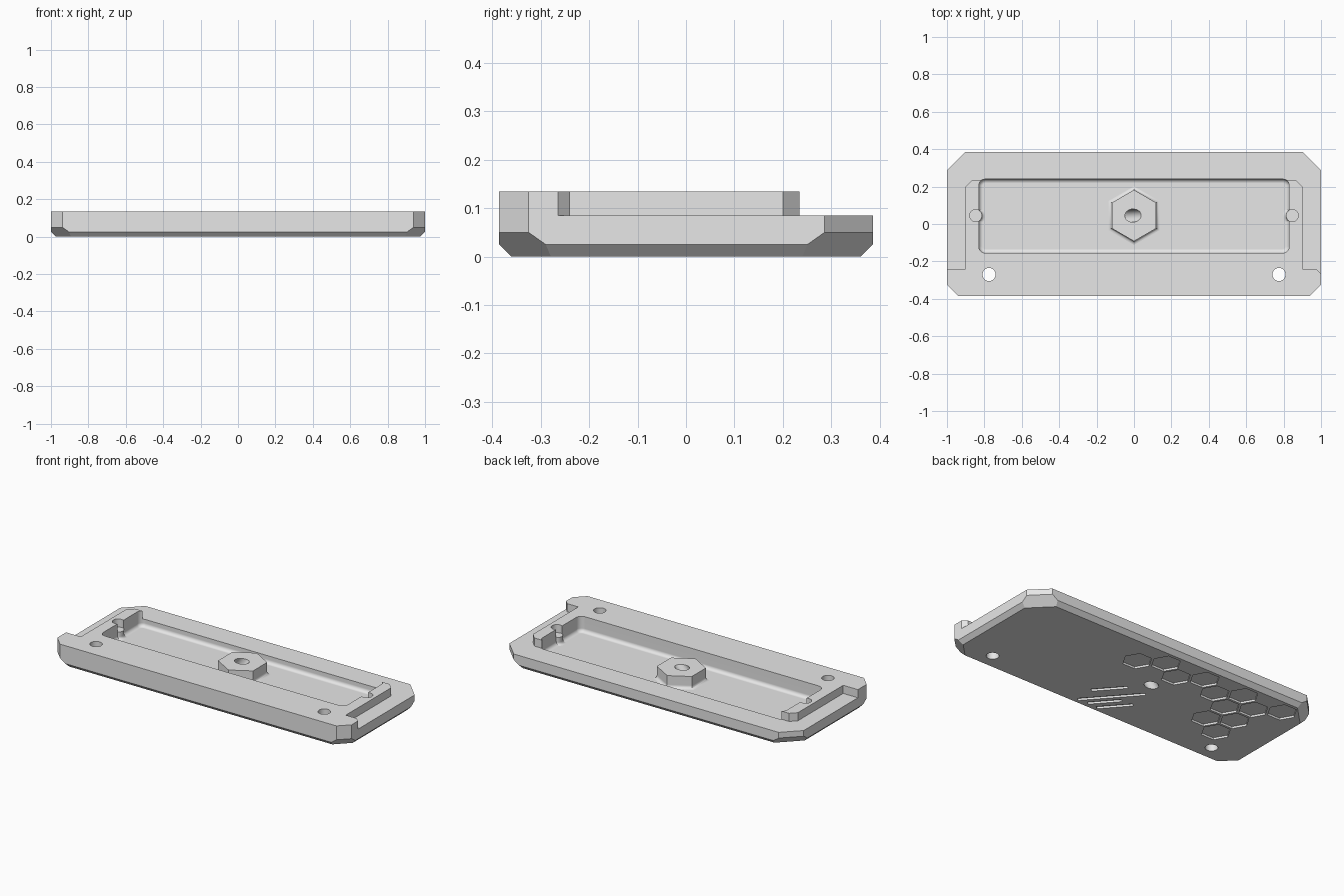
import bpy, bmesh
from math import sin, cos, pi, radians
from mathutils import Vector

cube = bpy.data.objects.get("Cube")
if cube:
    bpy.data.objects.remove(cube)

grey = bpy.data.materials.new("plain grey")
grey.use_nodes = True
grey.diffuse_color = (0.8, 0.8, 0.8, 1)
grey.node_tree.nodes["Principled BSDF"].inputs["Base Color"].default_value = grey.diffuse_color


def to_object(name, bm):
    bmesh.ops.recalc_face_normals(bm, faces=bm.faces)
    mesh = bpy.data.meshes.new(name)
    bm.to_mesh(mesh)
    bm.free()
    mesh.materials.append(grey)
    obj = bpy.data.objects.new(name, mesh)
    bpy.context.collection.objects.link(obj)
    return obj


def loft(name, rings):
    """Closed solid through rings holding equal numbers of points."""
    bm = bmesh.new()
    loops = [[bm.verts.new(p) for p in ring] for ring in rings]
    n = len(loops[0])
    for a, b in zip(loops, loops[1:]):
        for i in range(n):
            bm.faces.new((a[i], a[(i + 1) % n], b[(i + 1) % n], b[i]))
    bm.faces.new(loops[0][::-1])
    bm.faces.new(loops[-1])
    return to_object(name, bm)


def prism(name, outline, z0, z1):
    return loft(name, [[(x, y, z) for x, y in outline] for z in (z0, z1)])


def polygon(x, y, r, n, turn=0):
    return [(x + r * cos(turn + 2 * pi * i / n), y + r * sin(turn + 2 * pi * i / n))
            for i in range(n)]


def post(name, x, y, r, n, z0, z1, fillet, turn=0):
    """Upright column with a concave fillet at its foot."""
    profile = [(r + fillet, z0 - 0.01)]
    for k in range(6):
        t = k / 5 * pi / 2
        profile.append((r + fillet * (1 - sin(t)), z0 + fillet * (1 - cos(t))))
    profile.append((r, z1))
    return loft(name, [[(px, py, z) for px, py in polygon(x, y, rad, n, turn)]
                       for rad, z in profile])


def cut(target, cutter):
    mod = target.modifiers.new("cut", "BOOLEAN")
    mod.operation = "DIFFERENCE"
    mod.solver = "EXACT"
    mod.object = cutter
    bpy.context.view_layer.objects.active = target
    bpy.ops.object.modifier_apply(modifier=mod.name)


def carve(target, cutter):
    cut(target, cutter)
    bpy.data.objects.remove(cutter)


# Plate: a box trimmed by corner planes and 45 degree lower chamfers
L, W, H = 1.0, 0.386, 0.135
bm = bmesh.new()
bmesh.ops.create_cube(bm, size=1)
for v in bm.verts:
    v.co = (v.co.x * 2 * L, v.co.y * 2 * W, (v.co.z + 0.5) * H)
corner = 0.5 ** 0.5
sides = [((s, 0), L, 0.025) for s in (-1, 1)] + [((0, s), W, 0.025) for s in (-1, 1)]
for s in (-1, 1):
    sides.append(((s * corner, -corner), 1.325 * corner, 0.05))
    sides.append(((s * corner, corner), 1.286 * corner, 0.05))
for (nx, ny), dist, chamfer in sides:
    for normal, point in (((nx, ny, 0), (nx * dist, ny * dist, 0)),
                          ((nx, ny, -1), (nx * dist, ny * dist, chamfer))):
        res = bmesh.ops.bisect_plane(bm, geom=bm.verts[:] + bm.edges[:] + bm.faces[:],
                                     plane_co=point, plane_no=normal,
                                     clear_outer=True, dist=1e-5)
        edges = [e for e in res["geom_cut"] if isinstance(e, bmesh.types.BMEdge) and e.is_boundary]
        if edges:
            bmesh.ops.holes_fill(bm, edges=edges, sides=0)
plate = to_object("base_plate", bm)

# Lowered ledge around the sides and back
carve(plate, prism("ledge_cutter", [
    (-1.1, -0.24), (-0.9, -0.24), (-0.9, 0.2), (-0.865, 0.235), (0.865, 0.235),
    (0.9, 0.2), (0.9, -0.24), (0.975, -0.24), (1.1, -0.365), (1.1, 0.5), (-1.1, 0.5)],
    0.085, 0.3))

# Pocket with rounded corners and a filleted floor
FLOOR, CY = 0.04, 0.045
bm = bmesh.new()
bmesh.ops.create_cube(bm, size=1)
for v in bm.verts:
    v.co = (v.co.x * 1.66, v.co.y * 0.395 + 0.0425, FLOOR if v.co.z < 0 else 0.3)
upright = [e for e in bm.edges if abs(e.verts[0].co.z - e.verts[1].co.z) > 0.1]
bmesh.ops.bevel(bm, geom=upright, offset=0.035, segments=6, profile=0.5, affect="EDGES")
rim = [e for e in bm.edges if all(v.co.z < FLOOR + 0.001 for v in e.verts)]
bmesh.ops.bevel(bm, geom=rim, offset=0.022, segments=5, profile=0.5, affect="EDGES")
carve(plate, to_object("pocket_cutter", bm))

# Screw holes in the front and pin seats in the side lips
parts = [plate]
for side, label in ((-1, "right"), (1, "left")):
    carve(plate, prism("hole_cutter", polygon(side * 0.775, -0.27, 0.035, 32), -0.1, 0.3))
    carve(plate, prism("seat_cutter", polygon(side * 0.845, CY, 0.033, 32), 0.085, 0.3))
    parts.append(post(label + "_pin", side * 0.845, CY, 0.033, 32, FLOOR, 0.085, 0.016))

# Hexagonal boss
boss = post("hexagonal_boss", 0, CY, 0.137, 6, FLOOR, 0.115, 0.02, pi / 6)
parts.append(boss)

# Slanted hole through the boss and the plate
top, bottom = Vector((-0.005, CY, 0.115)), Vector((-0.09, 0.04, 0))
axis = top - bottom
turn = axis.to_track_quat("Z", "Y")
bore = loft("bore_cutter", [
    [bottom + axis * t + turn @ Vector((x, y, 0)) for x, y in polygon(0, 0, 0.035, 32)]
    for t in (-0.8, 1.8)])
cut(plate, bore)
carve(boss, bore)

# Honeycomb recesses underneath, given as column, rows down
STEP, DEPTH = 0.137, 0.012
for col, rows in ((1, 1), (0, 1), (-1, 1), (-2, 1), (-3, 1), (-4, 3), (-5, 3), (-6, 1)):
    for row in range(rows):
        y = 0.27 - 0.079 * (col % 2) - 0.158 * row
        carve(plate, prism("cell_cutter", polygon(col * STEP, y, 0.083, 6), -0.1, DEPTH))

# Diagonal slots underneath
slant = Vector((-0.66, 0.75)).normalized()
across = Vector((slant.y, -slant.x)) * 0.011
for x, y, half in ((0.06, -0.135, 0.1), (-0.005, -0.195, 0.185),
                   (-0.012, -0.26, 0.093), (-0.084, -0.263, 0.1)):
    mid, reach = Vector((x, y)), slant * half
    carve(plate, prism("slot_cutter", [mid - reach - across, mid + reach - across,
                                       mid + reach + across, mid - reach + across],
                       -0.1, DEPTH))

# Smooth fillets, crisp edges
for obj in parts:
    bpy.ops.object.select_all(action="DESELECT")
    obj.select_set(True)
    bpy.context.view_layer.objects.active = obj
    bpy.ops.object.shade_smooth_by_angle(angle=radians(30))
    weighted = obj.modifiers.new("even_shading", "WEIGHTED_NORMAL")
    weighted.keep_sharp = True
